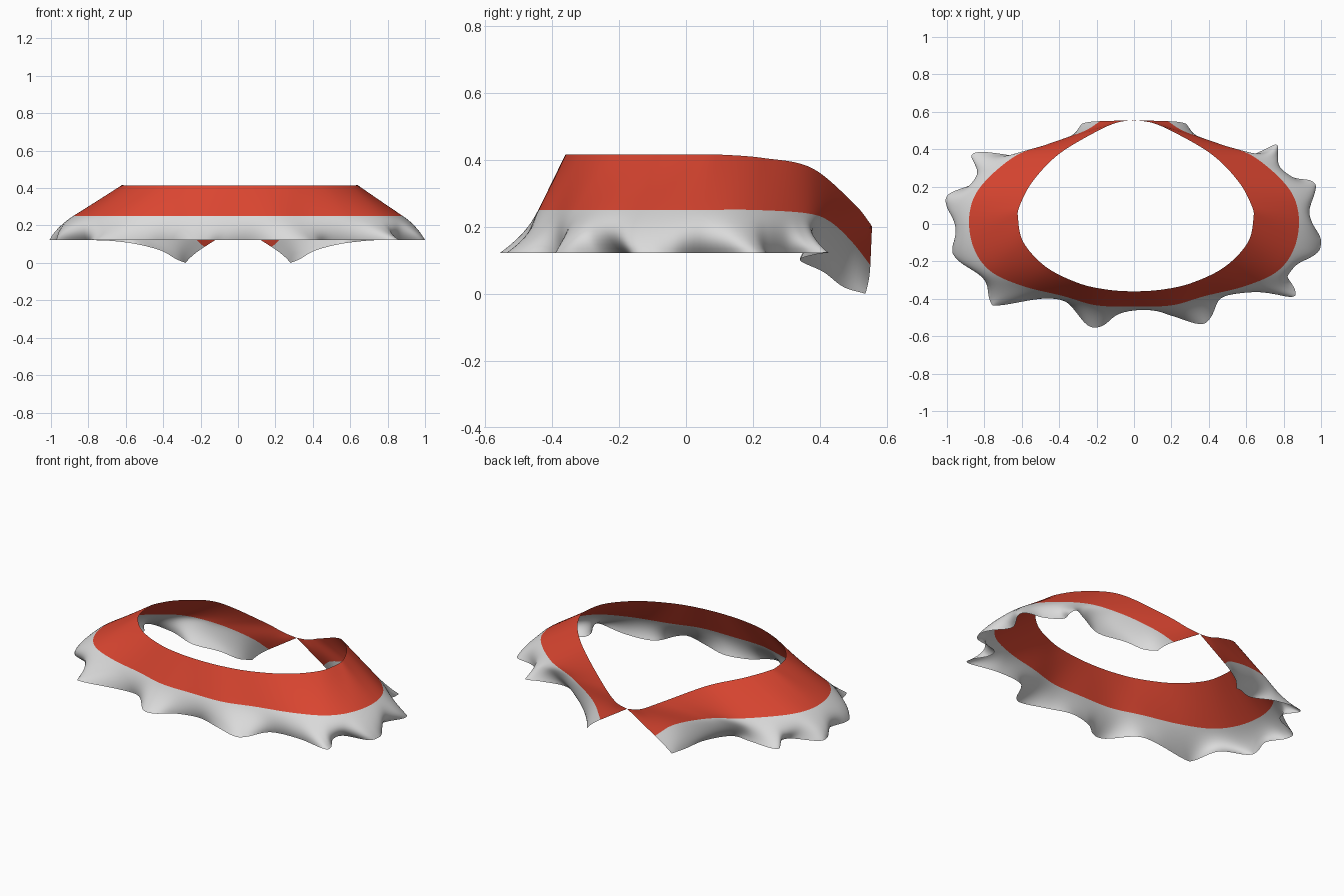
import bpy
import math
from mathutils import Vector

cube = bpy.data.objects.get("Cube")
if cube:
    bpy.data.objects.remove(cube, do_unlink=True)


def make_material(name, colour):
    mat = bpy.data.materials.new(name)
    mat.use_nodes = True
    mat.diffuse_color = colour
    bsdf = mat.node_tree.nodes["Principled BSDF"]
    bsdf.inputs["Base Color"].default_value = colour
    bsdf.inputs["Roughness"].default_value = 0.8
    return mat


def spline(points, t):
    """Catmull-Rom point at index position t of an open list."""
    last = len(points) - 1
    i = min(int(t), last - 1)
    f = t - i
    b, c = points[i], points[i + 1]
    a = points[i - 1] if i > 0 else b * 2 - c
    d = points[i + 2] if i + 2 <= last else c * 2 - b
    return b + ((c - a) + ((a * 2 - b * 5 + c * 4 - d)
                + (b * 3 - a - c * 3 + d) * f) * f) * f * 0.5


def mirrored(xy, heights):
    """Half outline from back to front, completed on the other side."""
    half = [Vector((x, y, heights[min(i, len(heights) - 1)]))
            for i, (x, y) in enumerate(xy)]
    other = [Vector((-p.x, p.y, p.z)) for p in reversed(half[:-1])]
    return half + other


# Neck rim and colour border, matched point for point
rim = mirrored([(0, .555), (.08, .545), (.19, .5), (.4, .375), (.54, .23), (.61, .1),
                (.62, .03), (.59, -.1), (.47, -.23), (.3, -.315), (.15, -.35), (0, -.36)],
               [.2, .215, .27, .375, .405, .415])
border = mirrored([(.18, .55), (.27, .495), (.45, .43), (.64, .36), (.82, .2), (.88, .05),
                   (.86, -.12), (.77, -.25), (.6, -.33), (.38, -.385), (.2, -.435), (0, -.44)],
                  [.085, .155, .215, .24, .25])

# Wavy hem: lobe corners and valleys, clockwise from the back opening
hem_xy = [(.28, .535), (.33, .47), (.41, .41), (.54, .34), (.68, .39), (.76, .425),
          (.77, .38), (.76, .31), (.85, .25), (.95, .23), (.97, .18), (.91, .06),
          (.98, -.04), (1, -.1), (.97, -.16), (.83, -.19), (.81, -.26), (.86, -.35),
          (.84, -.39), (.66, -.36), (.48, -.38), (.41, -.5), (.35, -.535), (.2, -.49),
          (.06, -.45), (-.08, -.48), (-.17, -.545), (-.25, -.54), (-.37, -.41), (-.5, -.4),
          (-.72, -.435), (-.77, -.41), (-.81, -.25), (-.95, -.18), (-.97, -.12), (-.94, -.01),
          (-1, .09), (-.99, .16), (-.85, .22), (-.82, .28), (-.87, .36), (-.82, .385),
          (-.68, .37), (-.54, .34), (-.41, .41), (-.33, .47), (-.28, .535)]
drop = [0, .02, .065, .1, .118]
count = len(hem_xy)
hem = []
for i, (x, y) in enumerate(hem_xy):
    k = min(i, count - 1 - i)
    hem.append(Vector((x, y, drop[k] if k < len(drop) else .122)))


def turn(p):
    """Clockwise angle from the back, around the middle of the opening."""
    return math.atan2(p.x, p.y - .05) % math.tau


# Pair every hem point with a place on the border by its angle
span = len(border) - 1
fine = [i * span / 600 for i in range(601)]
fine_angles = [turn(spline(border, t)) for t in fine]
pairs = sorted(min(zip(fine, fine_angles), key=lambda q: abs(q[1] - turn(p)))[0] for p in hem)
pairs[0], pairs[-1] = 0, span
for _ in range(3):
    pairs = [pairs[0]] + [(pairs[i - 1] + 2 * pairs[i] + pairs[i + 1]) / 4
                          for i in range(1, count - 1)] + [pairs[-1]]
pairs = [Vector((p, 0, 0)) for p in pairs]

# Sweep the section around: straight upper band, curved flare to the hem
STEPS, BAND, FLARE = 6, 5, 10
rows = (count - 1) * STEPS + 1
width = BAND + FLARE + 1
verts = []
for r in range(rows):
    t = r / STEPS
    place = min(max(spline(pairs, t).x, 0), span)
    top, mid, low = spline(rim, place), spline(border, place), spline(hem, t)
    if top.x > 0:
        top.x *= 1.03
    control = mid + (mid - top) * 0.4
    verts += [top.lerp(mid, j / BAND) for j in range(BAND)]
    for j in range(FLARE + 1):
        f = j / FLARE
        verts.append(mid.lerp(control, f).lerp(control.lerp(low, f), f))

faces = []
for r in range(rows - 1):
    for j in range(width - 1):
        a = r * width + j
        faces.append((a, a + width, a + width + 1, a + 1))

mesh = bpy.data.meshes.new("ruffled_collar")
mesh.from_pydata(verts, [], faces)
mesh.materials.append(make_material("red cloth", (0.7, 0.06, 0.03, 1)))
mesh.materials.append(make_material("white frill", (0.7, 0.7, 0.7, 1)))
for face in mesh.polygons:
    face.material_index = int(face.index % (width - 1) >= BAND)
    face.use_smooth = True
mesh.update()
collar = bpy.data.objects.new("ruffled_collar", mesh)
bpy.context.collection.objects.link(collar)
